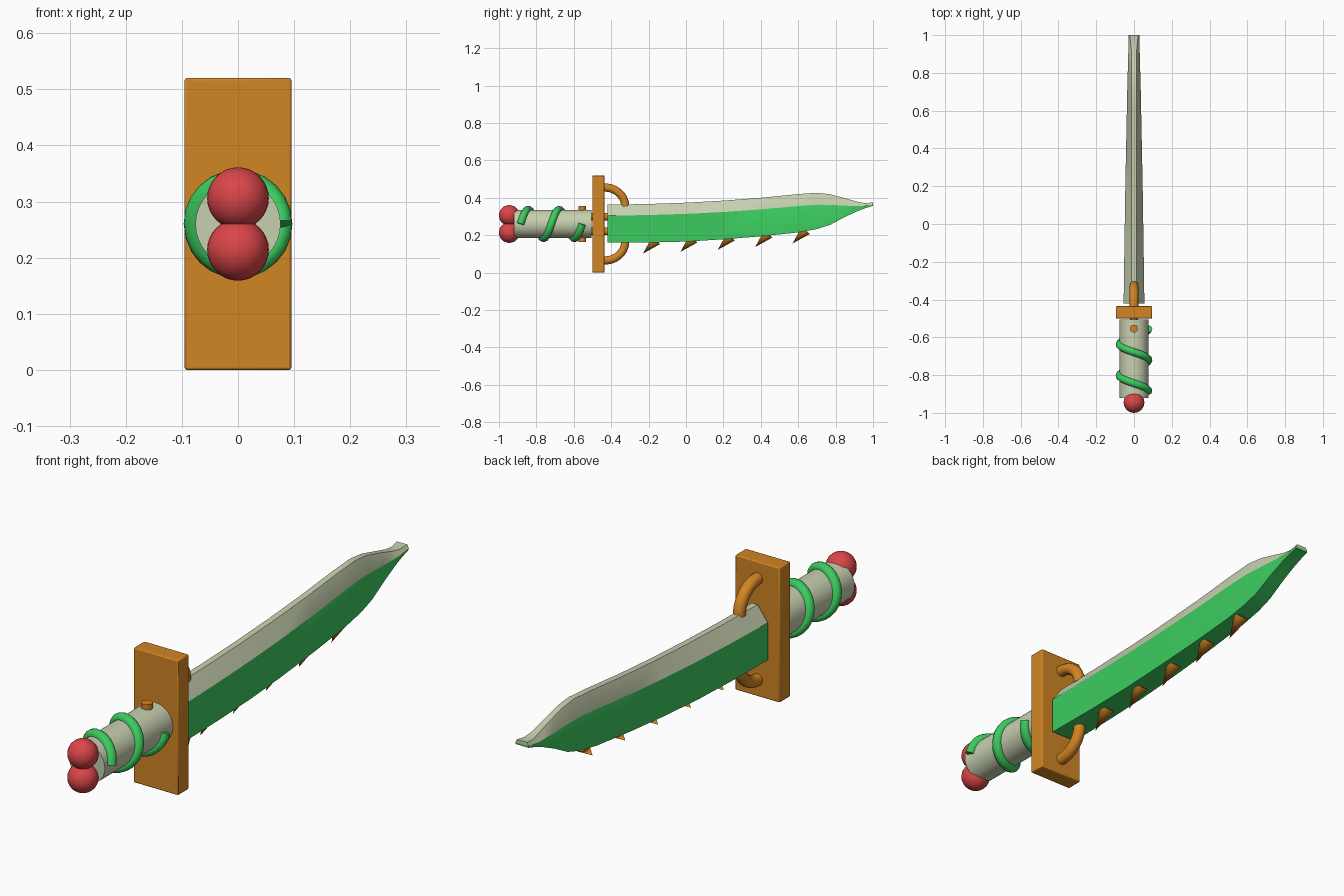
import bpy, bmesh, math
from mathutils import Vector

if "Cube" in bpy.data.objects:
    bpy.data.objects.remove(bpy.data.objects["Cube"])


def material(name, rgb):
    m = bpy.data.materials.new(name)
    m.diffuse_color = (*rgb, 1)
    m.use_nodes = True
    m.node_tree.nodes["Principled BSDF"].inputs["Base Color"].default_value = m.diffuse_color
    return m


PALE = material("pale bone", (0.57, 0.63, 0.43))
GREEN = material("bright green", (0.045, 0.60, 0.115))
ORANGE = material("amber orange", (0.64, 0.235, 0.017))
RED = material("berry red", (0.70, 0.06, 0.065))
MID_Z = 0.26  # height of the handle axis


def finish(ob, name, mats, angle=35):
    ob.name = name
    ob.data.materials.clear()
    for m in mats:
        ob.data.materials.append(m)
    bpy.ops.object.select_all(action='DESELECT')
    ob.select_set(True)
    bpy.context.view_layer.objects.active = ob
    bpy.ops.object.shade_smooth_by_angle(angle=math.radians(angle))
    return ob


def tube(name, pts, radius, mat):
    cu = bpy.data.curves.new(name, 'CURVE')
    cu.dimensions = '3D'
    cu.bevel_depth = radius
    cu.bevel_resolution = 3
    cu.use_fill_caps = True
    sp = cu.splines.new('POLY')
    sp.points.add(len(pts) - 1)
    for p, co in zip(sp.points, pts):
        p.co = (*co, 1)
    ob = bpy.data.objects.new(name, cu)
    bpy.context.collection.objects.link(ob)
    bpy.ops.object.select_all(action='DESELECT')
    ob.select_set(True)
    bpy.context.view_layer.objects.active = ob
    bpy.ops.object.convert(target='MESH')
    return finish(bpy.context.object, name, [mat], 50)


# Blade: stations of (y, bottom z, shoulder z, top z, half width, spine half width)
stations = [
    (-0.42, 0.160, 0.304, 0.363, 0.055, 0.012),
    (-0.20, 0.161, 0.308, 0.367, 0.052, 0.012),
    (0.00, 0.166, 0.314, 0.374, 0.049, 0.012),
    (0.20, 0.178, 0.324, 0.385, 0.046, 0.012),
    (0.40, 0.194, 0.338, 0.400, 0.042, 0.012),
    (0.60, 0.215, 0.356, 0.420, 0.038, 0.012),
    (0.70, 0.233, 0.363, 0.427, 0.036, 0.012),
    (0.77, 0.255, 0.362, 0.419, 0.034, 0.012),
    (0.85, 0.298, 0.358, 0.398, 0.032, 0.012),
    (0.92, 0.330, 0.356, 0.378, 0.030, 0.014),
    (0.96, 0.345, 0.357, 0.371, 0.029, 0.018),
    (1.00, 0.357, 0.364, 0.376, 0.028, 0.022),
]
bm = bmesh.new()
rings = []
for y, zb, zs, zt, w, s in stations:
    prof = [(-w, zb), (w, zb), (w, zs), (s, zt), (-s, zt), (-w, zs)]
    rings.append([bm.verts.new((x, y, z)) for x, z in prof])
for a, b in zip(rings, rings[1:]):
    for i in range(6):
        j = (i + 1) % 6
        f = bm.faces.new((a[i], a[j], b[j], b[i]))
        f.material_index = 1 if i in (0, 1, 5) else 0  # green below the shoulder
for r in (rings[0], rings[-1]):
    bm.faces.new((r[0], r[1], r[2], r[5])).material_index = 1
    bm.faces.new((r[5], r[2], r[3], r[4])).material_index = 0
bmesh.ops.recalc_face_normals(bm, faces=bm.faces)
me = bpy.data.meshes.new("blade")
bm.to_mesh(me)
bm.free()
blade = bpy.data.objects.new("blade", me)
bpy.context.collection.objects.link(blade)
idx = [p.material_index for p in me.polygons]
finish(blade, "blade", [PALE, GREEN], 25)
me.polygons.foreach_set("material_index", idx)

# Teeth: cones under the blade leaning back to the handle
for i, tip_z in enumerate((0.102, 0.111, 0.122, 0.137, 0.156)):
    axis = Vector((0, -0.71, -0.71)).normalized()
    tip = Vector((0, -0.23 + 0.2 * i, tip_z))
    bpy.ops.mesh.primitive_cone_add(vertices=16, radius1=0.029, radius2=0, depth=0.10,
                                    location=tip - axis * 0.05,
                                    rotation=axis.to_track_quat('Z', 'Y').to_euler())
    finish(bpy.context.object, f"tooth_{i + 1}", [ORANGE], 50)

# Guard plate with slightly bevelled edges
bpy.ops.mesh.primitive_cube_add(size=1, location=(0, -0.468, MID_Z))
guard = bpy.context.object
guard.scale = (0.19, 0.066, 0.52)
bpy.ops.object.transform_apply(location=False, rotation=False, scale=True)
bev = guard.modifiers.new("edge", 'BEVEL')
bev.width = 0.004
bev.segments = 2
finish(guard, "guard", [ORANGE])

# Grip cylinder
bpy.ops.mesh.primitive_cylinder_add(vertices=32, radius=0.076, depth=0.415,
                                    location=(0, -0.7125, MID_Z),
                                    rotation=(math.pi / 2, 0, 0))
finish(bpy.context.object, "grip", [PALE])

# Vine: two turns wound round the grip
vine = []
for i in range(49):
    a = 4 * math.pi * i / 48
    vine.append((0.077 * math.cos(a), -0.885 + 0.33 * i / 48, MID_Z + 0.077 * math.sin(a)))
tube("grip_vine", vine, 0.02, GREEN)

# Curved hooks and clasp rods, mirrored above and below the handle axis
for side, label in ((1, "upper"), (-1, "lower")):
    arc = [math.pi / 2 * i / 10 for i in range(11)]
    hook = [(0, -0.46, MID_Z + side * 0.195)]
    hook += [(0, -0.435 + 0.11 * math.sin(a), MID_Z + side * (0.095 + 0.10 * math.cos(a))) for a in arc]
    tube(label + "_hook", hook, 0.023, ORANGE)
    clasp = [(0, -0.555, MID_Z + side * 0.095)]
    clasp += [(0, -0.515 - 0.04 * math.cos(a), MID_Z + side * (0.08 - 0.04 * math.sin(a))) for a in arc]
    clasp.append((0, -0.41, MID_Z + side * 0.04))
    tube(label + "_clasp", clasp, 0.021, ORANGE)

    # Pommel balls
    bpy.ops.mesh.primitive_uv_sphere_add(segments=24, ring_count=16, radius=0.055,
                                         location=(0, -0.945, MID_Z + side * 0.046))
    finish(bpy.context.object, label + "_pommel_ball", [RED], 60)
